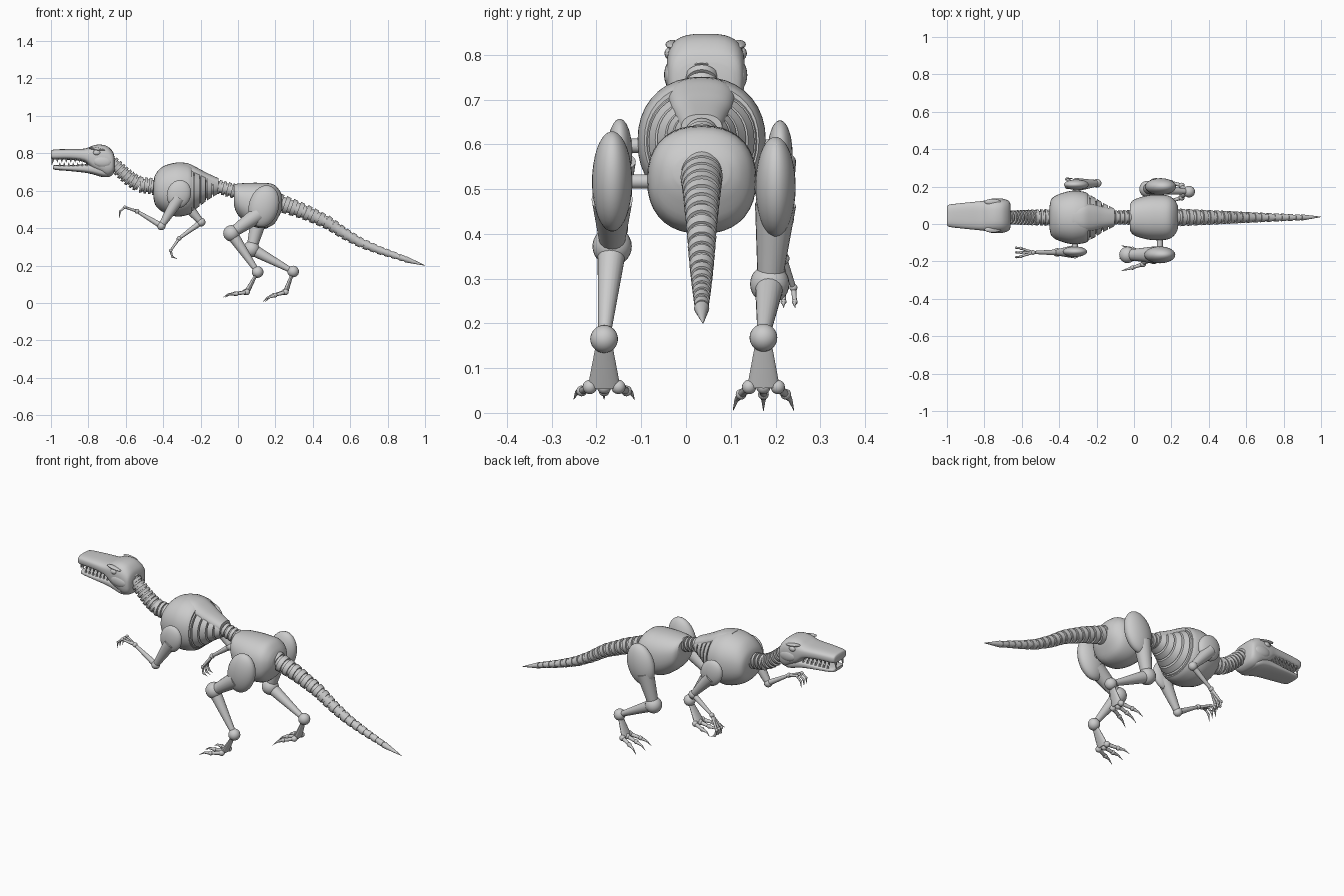
import bpy, bmesh, math
from mathutils import Vector, Matrix

if "Cube" in bpy.data.objects:
    bpy.data.objects.remove(bpy.data.objects["Cube"])

CY = 0.035  # centre line of the body


def finish(bm, name, angle=40):
    bmesh.ops.recalc_face_normals(bm, faces=bm.faces[:])
    me = bpy.data.meshes.new(name)
    bm.to_mesh(me)
    bm.free()
    for p in me.polygons:
        p.use_smooth = True
    me.set_sharp_from_angle(angle=math.radians(angle))
    ob = bpy.data.objects.new(name, me)
    bpy.context.collection.objects.link(ob)
    return ob


def ball(bm, p, r, tilt=0.0, seg=24):
    r = Vector((r, r, r)) if isinstance(r, (int, float)) else Vector(r)
    m = Matrix.Translation(Vector(p)) @ Matrix.Rotation(tilt, 4, 'Y') @ Matrix.Diagonal((*r, 1))
    bmesh.ops.create_uvsphere(bm, u_segments=seg, v_segments=seg // 2 + 2, radius=1, matrix=m)


def rod(bm, p, q, r1, r2, seg=20):
    p, q = Vector(p), Vector(q)
    d = q - p
    m = Matrix.Translation((p + q) / 2) @ d.to_track_quat('Z', 'Y').to_matrix().to_4x4()
    bmesh.ops.create_cone(bm, cap_ends=True, segments=seg, radius1=r1, radius2=r2,
                          depth=d.length, matrix=m)


def loft(bm, secs, cy=CY, n=2.2, seg=36, steps=4):
    """Superellipse sections (x, top, bottom, half width) skinned along x."""
    out = []
    for i in range(len(secs) - 1):
        a, b = secs[i], secs[i + 1]
        pa, nb = secs[max(i - 1, 0)], secs[min(i + 2, len(secs) - 1)]
        for s in range(steps):
            t = s / steps
            out.append([0.5 * (2 * b1 + (c - a0) * t + (2 * a0 - 5 * b1 + 4 * c - d) * t * t
                        + (3 * b1 - a0 - 3 * c + d) * t ** 3) for a0, b1, c, d in zip(pa, a, b, nb)])
    out.append(secs[-1])
    rings = []
    for x, top, bot, hy in out:
        ring = []
        for k in range(seg):
            a = 2 * math.pi * k / seg
            c, s = math.cos(a), math.sin(a)
            ring.append(bm.verts.new((x, cy + hy * math.copysign(abs(c) ** (2 / n), c),
                        (top + bot) / 2 + (top - bot) / 2 * math.copysign(abs(s) ** (2 / n), s))))
        rings.append(ring)
    for r1, r2 in zip(rings, rings[1:]):
        for k in range(seg):
            bm.faces.new((r1[k], r1[(k + 1) % seg], r2[(k + 1) % seg], r2[k]))
    bm.faces.new(rings[0])
    bm.faces.new(rings[-1][::-1])


def at(path, t):
    """Point at fraction t along a polyline."""
    path = [Vector(p) for p in path]
    lens = [(b - a).length for a, b in zip(path, path[1:])]
    d = t * sum(lens)
    for a, b, l in zip(path, path[1:], lens):
        if d <= l:
            return a.lerp(b, d / l)
        d -= l
    return path[-1]


def vertebrae(name, path, count, r1, r2, fill=0.62):
    """Row of discs threaded on a thinner core."""
    bm = bmesh.new()
    for i in range(count):
        r = r1 + (r2 - r1) * i / max(count - 1, 1)
        a, b = at(path, i / count), at(path, (i + fill) / count)
        c = at(path, (i + 1) / count)
        rod(bm, a, b, r, r * 0.94, 24)
        rod(bm, a, c, r * 0.78, r * 0.76, 20)
    finish(bm, name)


# spine, neck and tail
xz = lambda pts, y=CY: [(x, y, z) for x, z in pts]
vertebrae("neck", xz([(-.69, .765), (-.66, .74), (-.62, .70), (-.578, .663), (-.524, .632), (-.43, .62)]),
          13, .036, .046)
vertebrae("waist", xz([(-.13, .628), (-.01, .595)]), 5, .038, .04)
vertebrae("tail", xz([(.21, .54), (.35, .49), (.48, .43), (.57, .37), (.66, .32), (.76, .28), (.87, .243), (.90, .232)]),
          19, .049, .017)
bm = bmesh.new()
rod(bm, (.895, CY, .234), (1.0, CY + .003, .2), .017, .001)
finish(bm, "tail_tip")

# chest shell with stepped ribs behind it
bm = bmesh.new()
loft(bm, [(-.452, .65, .56, .06), (-.44, .69, .52, .10), (-.40, .73, .485, .125), (-.33, .75, .462, .143),
          (-.27, .745, .47, .138), (-.245, .733, .484, .128)])
finish(bm, "chest")
outline = [(-.27, .735, .475, .134), (-.22, .71, .505, .113), (-.17, .685, .545, .08), (-.10, .66, .588, .045)]


def rib(x, cut=0.0):
    for a, b in zip(outline, outline[1:]):
        if x <= b[0] + 1e-6:
            t = (x - a[0]) / (b[0] - a[0])
            v = [p + (q - p) * t for p, q in zip(a, b)]
            return (x, v[1] - cut, v[2] + cut, v[3] - cut)


bm = bmesh.new()
secs = []
for i in range(5):
    x = -.265 + i * .033
    secs += [rib(x), rib(x + .026), rib(x + .027, .014), rib(x + .0325, .014)]
loft(bm, secs, steps=1)
finish(bm, "ribs", 30)
bm = bmesh.new()
loft(bm, [(-.33, .751, .66, .06), (-.27, .747, .65, .075), (-.22, .724, .64, .07), (-.17, .697, .62, .058),
          (-.105, .667, .60, .046)], n=2.5)
finish(bm, "back_plate")

# pelvis
bm = bmesh.new()
loft(bm, [(-.022, .632, .52, .07), (0, .638, .47, .095), (.06, .642, .42, .115), (.12, .642, .40, .122),
          (.185, .636, .415, .116), (.22, .605, .465, .09), (.235, .575, .50, .06)], n=2.3)
finish(bm, "pelvis")

# head and jaw
HY = 0.044
bm = bmesh.new()
loft(bm, [(-1.0, .812, .775, .05), (-.985, .82, .766, .06), (-.90, .823, .765, .07), (-.82, .825, .752, .078),
          (-.78, .84, .715, .084), (-.74, .847, .69, .087), (-.70, .838, .672, .087), (-.67, .81, .685, .08),
          (-.66, .78, .71, .06)], HY, 3)
finish(bm, "skull")
bm = bmesh.new()
loft(bm, [(-.99, .733, .718, .035), (-.975, .737, .711, .05), (-.90, .736, .705, .06), (-.80, .742, .693, .069),
          (-.72, .735, .672, .075), (-.69, .71, .68, .06)], HY, 3)
finish(bm, "lower_jaw")
bm = bmesh.new()
for s in (-1, 1):
    for i in range(7):
        x, w = -.965 + i * .024, .052 + i * .002
        rod(bm, (x, HY + s * w, .772), (x - .002, HY + s * w, .75), .007, .0005, 8)
        rod(bm, (x + .012, HY + s * (w - .006), .733), (x + .012, HY + s * (w - .006), .752), .006, .0005, 8)
    # front fangs
    rod(bm, (-.988, HY + s * .03, .785), (-.995, HY + s * .03, .738), .011, .001, 8)
finish(bm, "teeth")
bm = bmesh.new()
for s in (-1, 1):
    ball(bm, (-.755, HY + s * .08, .803), (.02, .012, .014), 0, 16)
finish(bm, "eyes")
bm = bmesh.new()
for s in (-1, 1):
    # brow ridge and cheek plate
    ball(bm, (-.755, HY + s * .074, .823), (.045, .016, .008), .15, 16)
    ball(bm, (-.725, HY + s * .078, .755), (.05, .015, .03), .1, 20)
finish(bm, "brows_and_cheeks")


def claw(bm, pts, r):
    """Tapered hooked chain of short segments ending in a point."""
    for i, (a, b) in enumerate(zip(pts, pts[1:])):
        k = len(pts) - 1
        ra, rb = r * (1 - i / k), max(r * (1 - (i + 1) / k), .0006)
        rod(bm, a, b, ra, rb, 10)
        if i:
            ball(bm, a, ra, 0, 10)


def hind_leg(name, y, hip, knee, ankle, foot, tip, yk, yf):
    bm = bmesh.new()
    ball(bm, (hip[0], y, hip[1]), (.08, .045, .114), .27, 32)
    rod(bm, (hip[0], y, hip[1]), (hip[0], CY, hip[1]), .016, .016)
    K, A, F = (knee[0], yk, knee[1]), (ankle[0], yf, ankle[1]), Vector((foot[0], yf, foot[1]))
    rod(bm, (hip[0] - .025, y, hip[1] - .04), K, .046, .027)
    ball(bm, K, .044)
    rod(bm, K, A, .033, .013)
    ball(bm, A, .031)
    finish(bm, name + "_leg")
    # flat flared instep
    bm = bmesh.new()
    d = Vector(A) - F
    rot = Matrix.Rotation(math.atan2(d.x, d.z), 4, 'Y')
    m = Matrix.Translation((Vector(A) + F) / 2) @ rot @ Matrix.Diagonal((.4, 1, 1, 1))
    bmesh.ops.create_cone(bm, cap_ends=True, segments=20, radius1=.036, radius2=.016, depth=d.length, matrix=m)
    # toes
    for s in (-1, 0, 1):
        base = F + Vector((-.008 * (s == 0), s * .032, -.002))
        mid = base + Vector((-.056, s * .018, (tip[1] - foot[1]) * .3))
        end = Vector((tip[0] + .012 * abs(s), yf + s * .068, tip[1]))
        ball(bm, base, .016, 0, 16)
        rod(bm, base, mid, .011, .008, 12)
        ball(bm, mid, .012, 0, 16)
        claw(bm, [mid, mid.lerp(end, .55) + Vector((0, 0, .008)), end], .010)
    finish(bm, name + "_foot")


hind_leg("near", -.165, (.138, .517), (-.035, .372), (.105, .165), (.048, .06), (-.08, .03), -.165, -.183)
hind_leg("far", .2, (.142, .505), (.072, .288), (.295, .168), (.255, .06), (.132, .005), .187, .173)


def arm(name, y, sh, tilt, elbow, wrist, palm, tip, ye):
    bm = bmesh.new()
    ball(bm, (sh[0], y, sh[1]), (.064, .028, .076), tilt, 28)
    rod(bm, (sh[0], y, sh[1] + .015), (sh[0], CY, sh[1] + .015), .016, .016)
    E, W, P = [Vector((p[0], ye, p[1])) for p in (elbow, wrist, palm)]
    rod(bm, (sh[0], y, sh[1] - .02), E, .036, .017)
    ball(bm, E, .023)
    rod(bm, E, W, .016, .008)
    ball(bm, W, .013)
    finish(bm, name + "_arm")
    # three clawed fingers
    bm = bmesh.new()
    T = Vector((tip[0], ye, tip[1]))
    for s in (-1, 0, 1):
        k = P + Vector((0, s * .022, 0))
        mid = P.lerp(T, .45) + (P - W) * .18 + Vector((0, s * .025, 0))
        rod(bm, W, k, .008, .006, 12)
        ball(bm, k, .009, 0, 14)
        rod(bm, k, mid, .006, .005, 10)
        ball(bm, mid, .0065, 0, 12)
        claw(bm, [mid, mid.lerp(T, .5) + Vector((0, s * .012, 0)), T + Vector((0, s * .026, 0))], .0055)
    finish(bm, name + "_hand")


arm("near", -.148, (-.316, .582), .3, (-.41, .412), (-.54, .49), (-.605, .512), (-.635, .455), -.152)
arm("far", .21, (-.308, .58), -.45, (-.197, .432), (-.315, .345), (-.36, .28), (-.325, .235), .218)
